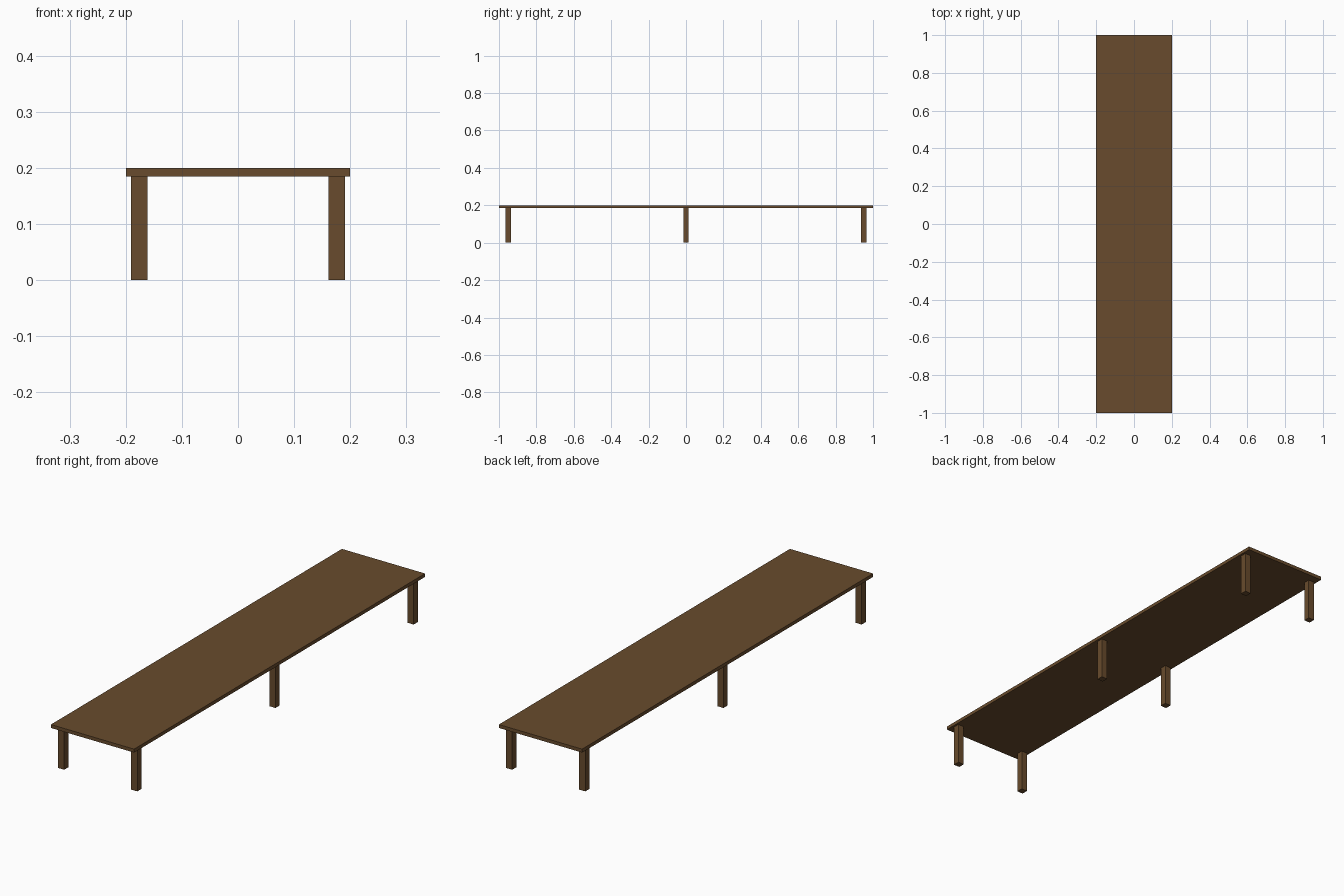
import bpy

if "Cube" in bpy.data.objects:
    bpy.data.objects.remove(bpy.data.objects["Cube"])

wood = bpy.data.materials.new("brown wood")
wood.diffuse_color = (0.14, 0.071, 0.026, 1)
wood.use_nodes = True
wood.node_tree.nodes["Principled BSDF"].inputs["Base Color"].default_value = wood.diffuse_color


def box(name, center, size):
    bpy.ops.mesh.primitive_cube_add(size=1, location=center)
    ob = bpy.context.object
    ob.name = name
    ob.scale = size
    bpy.ops.object.transform_apply(location=False, rotation=False, scale=True)
    ob.data.materials.append(wood)
    return ob


HEIGHT, THICK, LEG = 0.2, 0.015, 0.029
LEG_H = HEIGHT - THICK

# long thin table top
box("table_top", (0, 0, HEIGHT - THICK / 2), (0.4, 2.0, THICK))

# three pairs of square legs
for row, y in (("front", -0.95), ("middle", 0), ("back", 0.95)):
    for side, x in (("left", -0.176), ("right", 0.176)):
        box(f"{row}_{side}_leg", (x, y, LEG_H / 2), (LEG, LEG, LEG_H))
